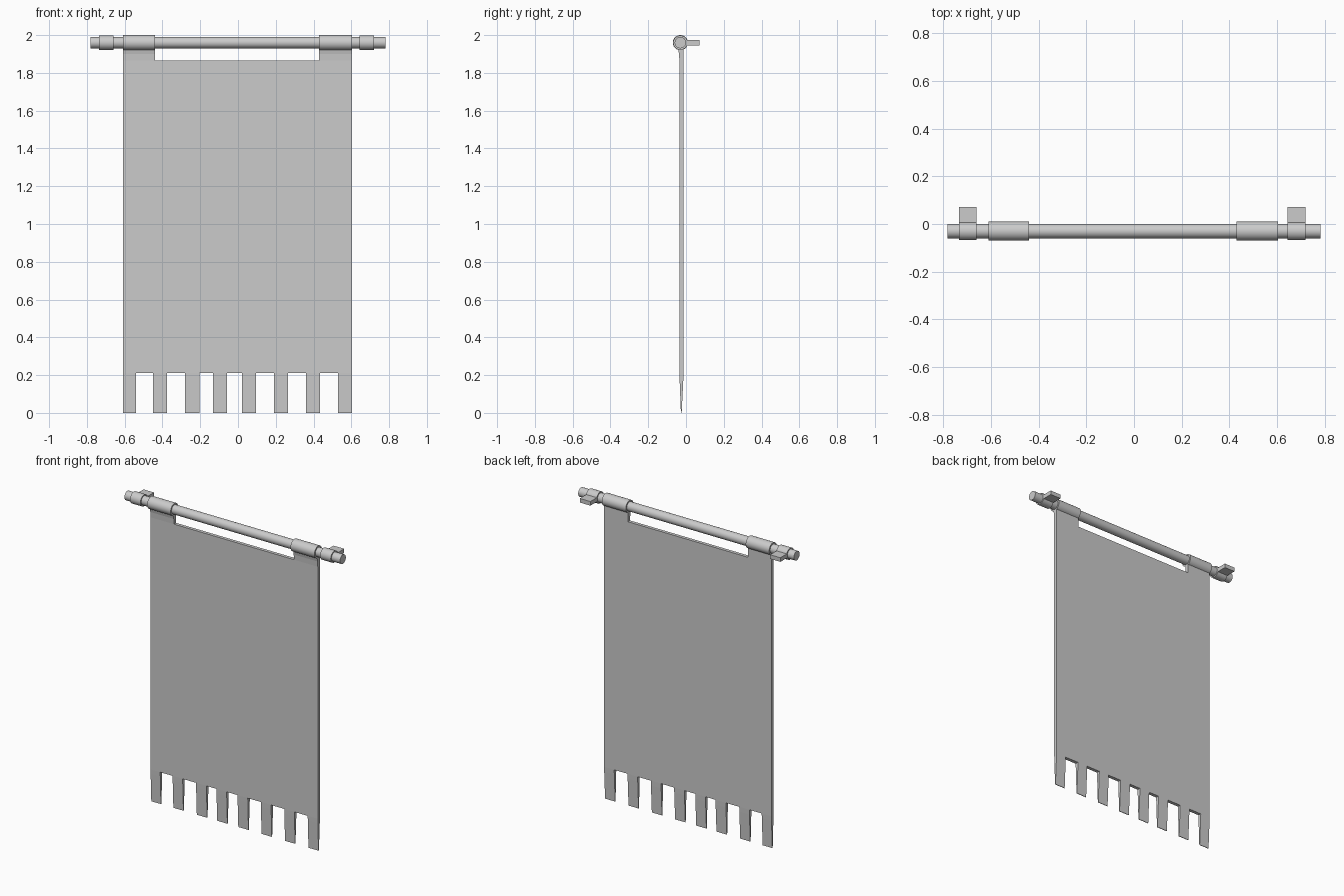
import bpy, bmesh, math
from mathutils import Matrix

if "Cube" in bpy.data.objects:
    bpy.data.objects.remove(bpy.data.objects["Cube"])

ROD_Y, ROD_Z = -0.03, 1.96


def finish(bm, name, smooth=False):
    bmesh.ops.recalc_face_normals(bm, faces=bm.faces)
    me = bpy.data.meshes.new(name)
    bm.to_mesh(me)
    bm.free()
    ob = bpy.data.objects.new(name, me)
    bpy.context.collection.objects.link(ob)
    if smooth:
        bpy.ops.object.select_all(action='DESELECT')
        ob.select_set(True)
        bpy.context.view_layer.objects.active = ob
        bpy.ops.object.shade_smooth_by_angle(angle=math.radians(35))
    return ob


def tube(name, x0, x1, r):
    """Capped cylinder along x on the rod axis."""
    bm = bmesh.new()
    m = Matrix.Translation(((x0 + x1) / 2, ROD_Y, ROD_Z)) @ Matrix.Rotation(math.pi / 2, 4, 'Y')
    bmesh.ops.create_cone(bm, cap_ends=True, segments=32, radius1=r, radius2=r,
                          depth=x1 - x0, matrix=m)
    return finish(bm, name, True)


def box(name, lo, hi):
    bm = bmesh.new()
    size = [b - a for a, b in zip(lo, hi)]
    mid = [(a + b) / 2 for a, b in zip(lo, hi)]
    bmesh.ops.create_cube(bm, size=1, matrix=Matrix.Translation(mid) @ Matrix.Diagonal((*size, 1)))
    return finish(bm, name)


# Rod, with the cloth sleeves and wall brackets at both ends
tube("rod", -0.782, 0.782, 0.03)
for side, s0, s1, b0, b1 in (("left", -0.61, -0.44, -0.735, -0.66),
                             ("right", 0.43, 0.603, 0.643, 0.72)):
    tube("sleeve_" + side, s0, s1, 0.04)
    tube("bracket_ring_" + side, b0, b1, 0.038)
    box("bracket_arm_" + side, (b0, 0.0, 1.946), (b1, 0.072, 1.973))

# Banner cloth: grid of cells, with strips cut at the bottom and tabs at the top
strips = [(-0.61, -0.54), (-0.45, -0.377), (-0.28, -0.205), (-0.132, -0.058),
          (0.021, 0.095), (0.19, 0.264), (0.36, 0.433), (0.53, 0.603)]
tabs = [(-0.61, -0.44), (0.43, 0.603)]
xs = sorted({x for span in strips + tabs for x in span})
# rows: height, front y, back y
rows = [(0.0, -0.027, -0.023), (0.18, -0.034, -0.014), (0.212, -0.035, -0.013),
        (1.865, -0.035, -0.013), (1.90, -0.037, -0.013), (1.93, -0.043, -0.013)]


def filled(i, j):
    if not (0 <= i < len(xs) - 1 and 0 <= j < len(rows) - 1):
        return False
    if j == 2:
        return True
    mid = (xs[i] + xs[i + 1]) / 2
    return any(a < mid < b for a, b in (strips if j < 2 else tabs))


bm = bmesh.new()
cache = {}


def vert(i, j, k):
    if (i, j, k) not in cache:
        z, *ys = rows[j]
        cache[i, j, k] = bm.verts.new((xs[i], ys[k], z))
    return cache[i, j, k]


for i in range(len(xs) - 1):
    for j in range(len(rows) - 1):
        if not filled(i, j):
            continue
        ring = [(i, j), (i + 1, j), (i + 1, j + 1), (i, j + 1)]
        for k in (0, 1):
            bm.faces.new([vert(*c, k) for c in ring])
        # edge walls wherever the neighbouring cell is empty
        for n, (di, dj) in enumerate(((0, -1), (1, 0), (0, 1), (-1, 0))):
            if not filled(i + di, j + dj):
                a, b = ring[n], ring[(n + 1) % 4]
                bm.faces.new([vert(*a, 0), vert(*b, 0), vert(*b, 1), vert(*a, 1)])
finish(bm, "banner_cloth")
